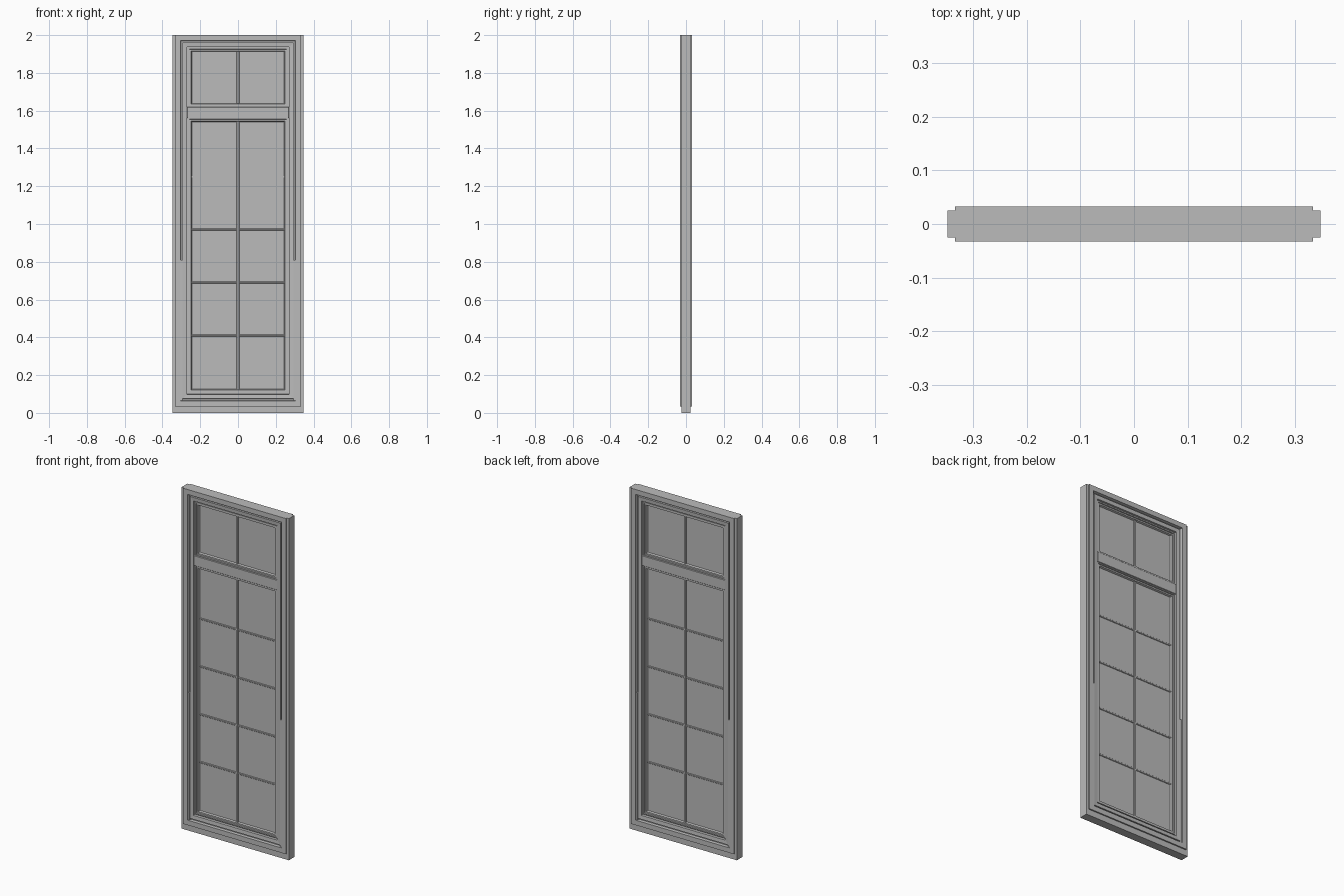
import bpy
import bmesh

old = bpy.data.objects.get("Cube")
if old:
    bpy.data.objects.remove(old, do_unlink=True)

grey = bpy.data.materials.new("mid_grey")
grey.diffuse_color = (0.5, 0.5, 0.5, 1)
grey.use_nodes = True
grey.node_tree.nodes["Principled BSDF"].inputs["Base Color"].default_value = (0.5, 0.5, 0.5, 1)


def finish(name, bm):
    bmesh.ops.recalc_face_normals(bm, faces=bm.faces)
    mesh = bpy.data.meshes.new(name)
    bm.to_mesh(mesh)
    bm.free()
    mesh.materials.append(grey)
    obj = bpy.data.objects.new(name, mesh)
    bpy.context.collection.objects.link(obj)
    return obj


def box(name, x0, x1, z0, z1, depth):
    """Block centred on y = 0, reaching depth to the front and the back."""
    bm = bmesh.new()
    bmesh.ops.create_cube(bm, size=1)
    for v in bm.verts:
        v.co.x = x1 if v.co.x > 0 else x0
        v.co.y = depth if v.co.y > 0 else -depth
        v.co.z = z1 if v.co.z > 0 else z0
    return finish(name, bm)


def frame(name, half, z0, z1, profile):
    """Mitred frame; profile lists (inset, depth), mirrored front to back."""
    section = profile + [(i, -d) for i, d in reversed(profile)]
    bm = bmesh.new()
    corners = []
    for sx, top in ((-1, False), (1, False), (1, True), (-1, True)):
        corners.append([bm.verts.new((sx * (half - i), d, z1 - i if top else z0 + i))
                        for i, d in section])
    n = len(section)
    for c in range(4):
        a, b = corners[c], corners[(c + 1) % 4]
        for k in range(n):
            m = (k + 1) % n
            bm.faces.new((a[k], a[m], b[m], b[k]))
    return finish(name, bm)


def bar(name, x0, x1, z0, z1, depth):
    obj = box(name, x0, x1, z0, z1, depth)
    bevel = obj.modifiers.new("soft_edges", "BEVEL")
    bevel.width = 0.002
    bevel.segments = 1
    return obj


# Main casing: raised face, track groove and inner ledge
frame("casing", 0.333, 0.035, 2.0, [
    (0, 0.033), (0.029, 0.033), (0.031, 0.016), (0.039, 0.016),
    (0.040, 0.026), (0.062, 0.024), (0.064, 0.012), (0.070, 0.012)])

# Thinner mounting flange at the sides and bottom
for side, s in (("left", 1), ("right", -1)):
    xs = sorted((s * 0.332, s * 0.347))
    box(side + "_flange", xs[0], xs[1], 0, 2.0, 0.025)
    # Filler strip in the lower part of the track
    xs = sorted((s * 0.293, s * 0.304))
    box(side + "_track_cover", xs[0], xs[1], 0.066, 0.81, 0.028)
box("bottom_flange", -0.333, 0.333, 0, 0.036, 0.025)

# Transom bar between the two sashes
bar("transom", -0.27, 0.27, 1.56, 1.62, 0.024)

# Sashes, glass panes and glazing bars
sash_profile = [(0, 0.019), (0.007, 0.019), (0.009, 0.014),
                (0.017, 0.014), (0.021, 0.004)]
sashes = {"upper": (1.617, 1.933, []),
          "lower": (0.105, 1.562, [0.41, 0.69, 0.97, 1.25])}
for label, (z0, z1, rows) in sashes.items():
    frame(label + "_sash", 0.265, z0, z1, sash_profile)
    box(label + "_glass", -0.25, 0.25, z0 + 0.015, z1 - 0.015, 0.004)
    bar(label + "_centre_bar", -0.007, 0.007, z0 + 0.018, z1 - 0.018, 0.010)
    for n, z in enumerate(rows):
        bar(f"{label}_cross_bar_{n + 1}", -0.247, 0.247, z - 0.005, z + 0.005, 0.008)
